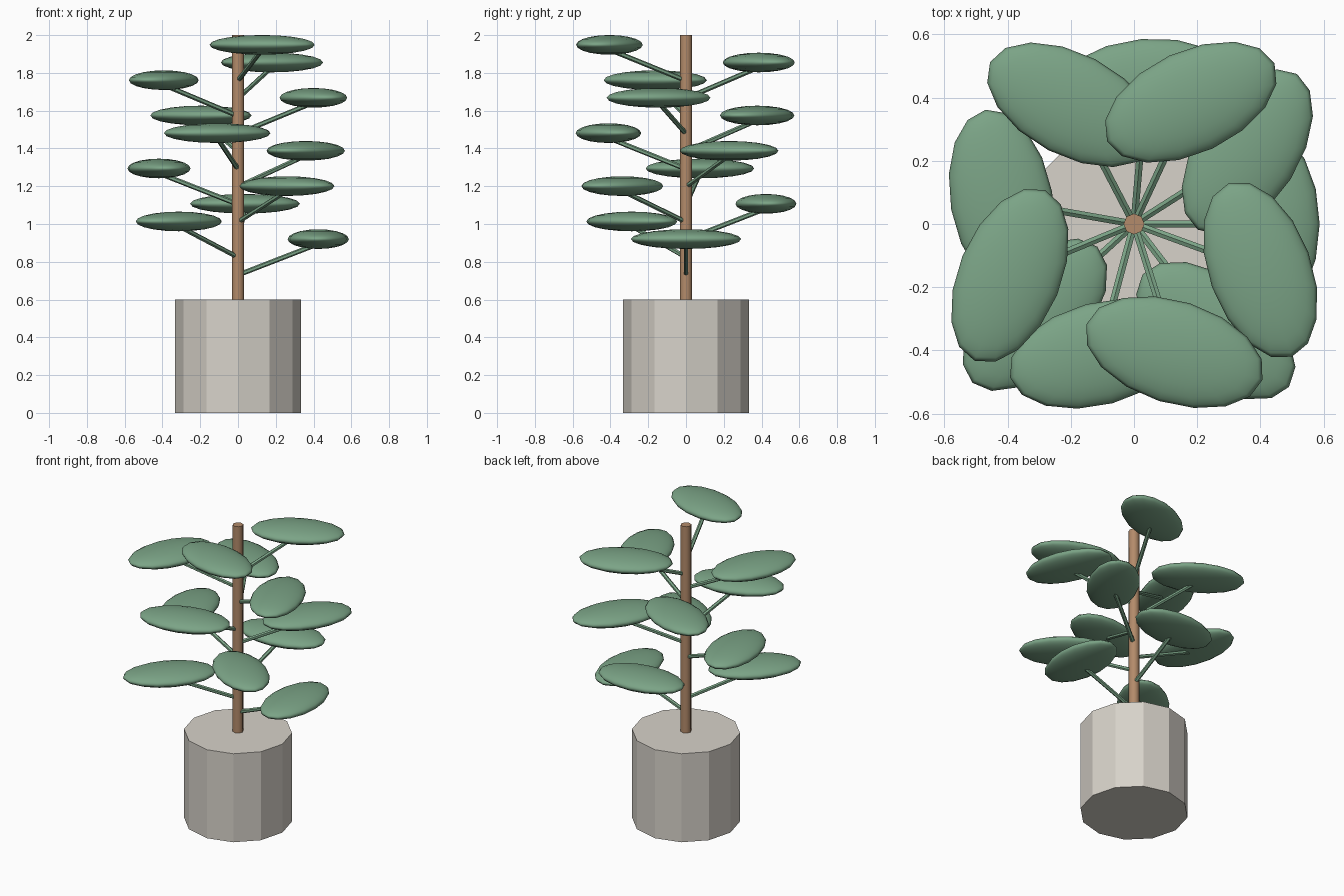
import bpy
from math import cos, sin, radians
from mathutils import Vector

cube = bpy.data.objects.get("Cube")
if cube:
    bpy.data.objects.remove(cube, do_unlink=True)


def material(name, rgb):
    linear = [(c / 255) ** 2.2 for c in rgb] + [1]
    mat = bpy.data.materials.new(name)
    mat.use_nodes = True
    mat.diffuse_color = linear
    mat.node_tree.nodes["Principled BSDF"].inputs["Base Color"].default_value = linear
    return mat


POT = material("warm grey pot", (214, 209, 200))
WOOD = material("brown wood", (178, 138, 106))
GREEN = material("leaf green", (122, 162, 133))


def finish(name, mat, smooth):
    obj = bpy.context.object
    obj.name = name
    obj.data.materials.append(mat)
    if smooth:
        bpy.ops.object.shade_smooth_by_angle(angle=radians(50))
    return obj


def rod(name, start, end, radius, sides, mat, smooth=True):
    """Straight cylinder between two points."""
    start, end = Vector(start), Vector(end)
    axis = end - start
    bpy.ops.mesh.primitive_cylinder_add(
        vertices=sides, radius=radius, depth=axis.length, location=(start + end) / 2)
    bpy.context.object.rotation_euler = axis.to_track_quat('Z', 'Y').to_euler()
    return finish(name, mat, smooth)


# Faceted pot and trunk
rod("pot", (0, 0, 0), (0, 0, 0.6), 0.333, 12, POT, smooth=False)
rod("trunk", (0, 0, 0.55), (0, 0, 2), 0.033, 8, WOOD)

# Leaves spiral up the trunk by the golden angle, each on its own stem
REACH = 0.425
for i in range(12):
    turn = radians(137.5) * i
    out = Vector((cos(turn), -sin(turn), 0))
    height = 0.92 + 0.0935 * i
    rod(f"stem_{i + 1}", (0, 0, height - 0.19), out * REACH + Vector((0, 0, height - 0.025)),
        0.013, 6, GREEN)
    bpy.ops.mesh.primitive_uv_sphere_add(
        segments=16, ring_count=10, radius=1,
        location=out * REACH + Vector((0, 0, height)), rotation=(0, 0, turn))
    bpy.context.object.scale = (0.162, 0.292, 0.052)
    finish(f"leaf_{i + 1}", GREEN, True)
